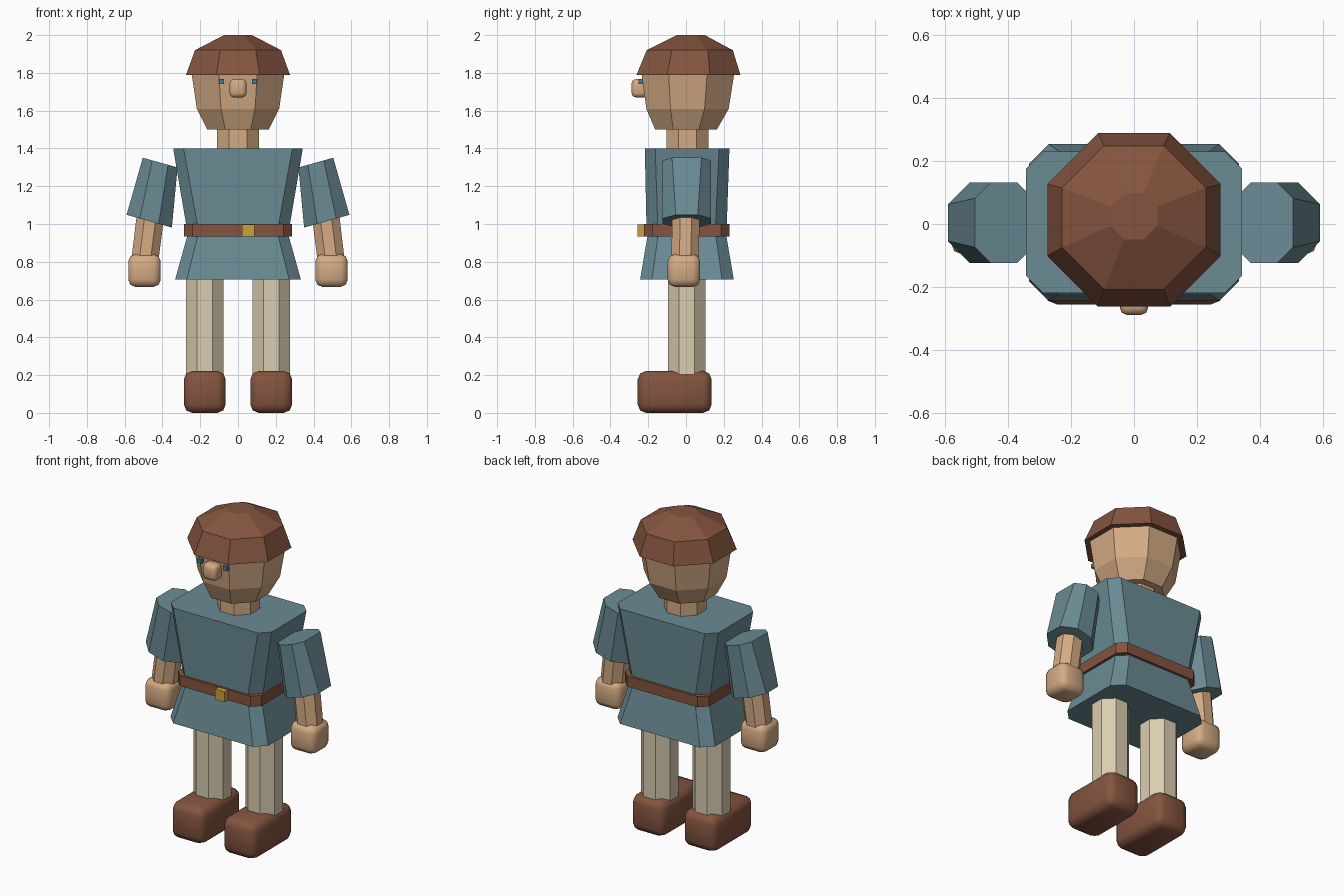
import bpy, bmesh, math

if "Cube" in bpy.data.objects:
    bpy.data.objects.remove(bpy.data.objects["Cube"])

OCT = 2 - math.sqrt(2)   # corner cut that makes a regular octagon


def material(name, r, g, b):
    def lin(v):
        v /= 255
        return v / 12.92 if v <= 0.04045 else ((v + 0.055) / 1.055) ** 2.4
    m = bpy.data.materials.new(name)
    m.diffuse_color = (lin(r), lin(g), lin(b), 1)
    m.use_nodes = True
    m.node_tree.nodes["Principled BSDF"].inputs["Base Color"].default_value = m.diffuse_color
    return m


TEAL = material("teal cloth", 106, 139, 148)
BROWN = material("brown leather", 132, 84, 63)
SKIN = material("skin", 212, 171, 132)
LINEN = material("pale linen", 218, 205, 176)
GOLD = material("brass", 204, 160, 60)
EYE = material("eye blue", 78, 122, 140)


def add_object(name, bm, mat):
    bmesh.ops.recalc_face_normals(bm, faces=bm.faces)
    me = bpy.data.meshes.new(name)
    bm.to_mesh(me)
    bm.free()
    me.materials.append(mat)
    ob = bpy.data.objects.new(name, me)
    bpy.context.collection.objects.link(ob)
    return ob


def loft(name, mat, rings, slope=0):
    """Eight-sided solid; each ring is (z, half x, half y, corner cut, centre x, centre y)."""
    bm = bmesh.new()
    loops = []
    for z, hx, hy, c, cx, cy in rings:
        pts = [(hx, hy - c), (hx - c, hy), (c - hx, hy), (-hx, hy - c),
               (-hx, c - hy), (c - hx, -hy), (hx - c, -hy), (hx, c - hy)]
        loops.append([bm.verts.new((cx + x, cy + y, z + slope * x)) for x, y in pts])
    for a, b in zip(loops, loops[1:]):
        for i in range(8):
            j = (i + 1) % 8
            bm.faces.new((a[i], a[j], b[j], b[i]))
    bm.faces.new(loops[0])
    bm.faces.new(loops[-1])
    return add_object(name, bm, mat)


def octagon(z, r, cx=0, cy=0):
    return (z, r, r, r * OCT, cx, cy)


def box(name, mat, lo, hi, bevel=0, segments=2):
    """Box between two corners, optionally with softened edges."""
    bm = bmesh.new()
    bmesh.ops.create_cube(bm, size=1)
    for v in bm.verts:
        v.co = [(l + h) / 2 + c * (h - l) for l, h, c in zip(lo, hi, v.co)]
    if bevel:
        bmesh.ops.bevel(bm, geom=bm.edges[:], offset=bevel, segments=segments,
                        profile=0.5, affect='EDGES')
        for f in bm.faces:
            f.smooth = True
    return add_object(name, bm, mat)


# Head, hair and neck
loft("hair", BROWN, [octagon(1.79, 0.275, 0, 0.013), octagon(1.92, 0.228, 0, 0.02),
                     octagon(2.0, 0.074, 0, 0.025)])
loft("head", SKIN, [octagon(1.50, 0.163), octagon(1.61, 0.218, 0, 0.008),
                    octagon(1.80, 0.246, 0, 0.01)])
loft("neck", SKIN, [octagon(1.38, 0.112, 0, 0.008), octagon(1.53, 0.112, 0, 0.008)])
box("nose", SKIN, (-0.045, -0.288, 1.67), (0.045, -0.2, 1.767), 0.022)

# Tunic, belt and buckle
loft("tunic_top", TEAL, [(0.97, 0.27, 0.212, 0.06, 0, 0.003),
                         (1.40, 0.343, 0.224, 0.055, 0, 0.006)])
loft("tunic_skirt", TEAL, [(0.705, 0.333, 0.248, 0.062, 0, 0.005),
                           (0.96, 0.262, 0.205, 0.055, 0, 0.005)])
loft("belt", BROWN, [(0.935, 0.285, 0.226, 0.045, 0, 0.004),
                     (1.0, 0.285, 0.226, 0.045, 0, 0.004)])
box("buckle", GOLD, (0.022, -0.256, 0.935), (0.088, -0.2, 0.998))

# Paired parts
for side, s in (("left", -1), ("right", 1)):
    box(f"{side}_eye", EYE, (s * 0.087 - 0.013, -0.252, 1.742),
        (s * 0.087 + 0.013, -0.22, 1.768))
    loft(f"{side}_sleeve", TEAL, [(1.015, 0.12, 0.128, 0.07, s * 0.47, 0.004),
                                  (1.325, 0.092, 0.128, 0.05, s * 0.412, 0.004)],
         slope=s * 0.28)
    loft(f"{side}_forearm", SKIN, [octagon(0.79, 0.072, s * 0.495, -0.006),
                                   octagon(1.05, 0.073, s * 0.463)])
    box(f"{side}_hand", SKIN, (s * 0.495 - 0.086, -0.097, 0.667),
        (s * 0.495 + 0.086, 0.075, 0.84), 0.038)
    loft(f"{side}_leg", LINEN, [octagon(0.18, 0.1, s * 0.176, 0.004),
                                octagon(0.73, 0.1, s * 0.176, 0.004)])
    box(f"{side}_boot", BROWN, (s * 0.176 - 0.111, -0.256, 0),
        (s * 0.176 + 0.111, 0.136, 0.222), 0.045)
